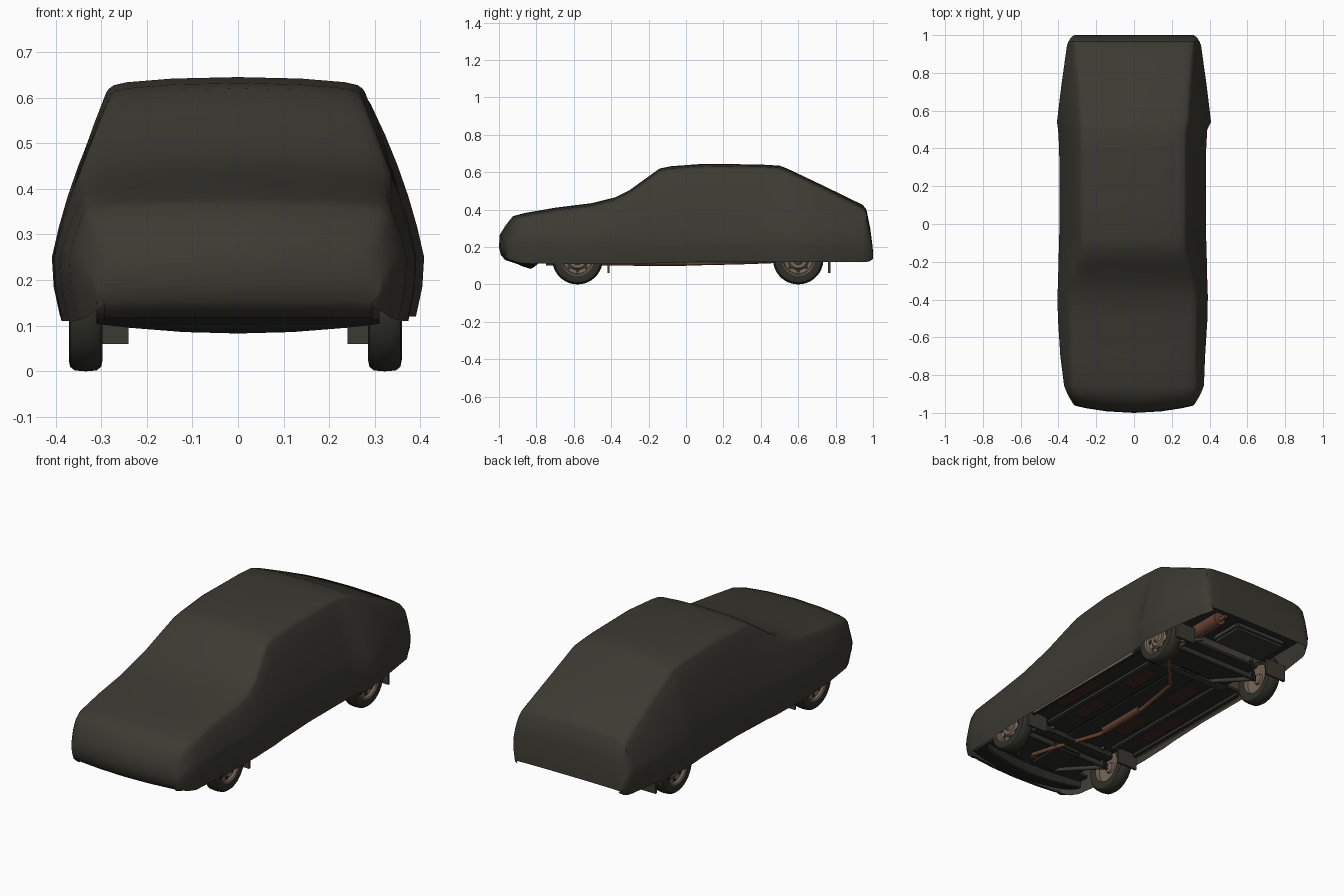
import bpy, bmesh, math
from mathutils import Matrix, Vector

default_cube = bpy.data.objects.get("Cube")
if default_cube:
    bpy.data.objects.remove(default_cube, do_unlink=True)


def material(name, red, green, blue):
    mat = bpy.data.materials.new(name)
    mat.use_nodes = True
    colour = (red, green, blue, 1)
    mat.diffuse_color = colour
    shader = next(n for n in mat.node_tree.nodes if n.type == 'BSDF_PRINCIPLED')
    shader.inputs["Base Color"].default_value = colour
    shader.inputs["Roughness"].default_value = 0.9
    return mat


CLOTH = material("charcoal_cloth", .044, .042, .032)
RUBBER = material("dark_rubber", .030, .030, .023)
METAL = material("underbody_black", .024, .025, .020)
FRAME = material("frame_grey", .040, .041, .033)
RIM = material("dusty_tan_rim", .17, .125, .092)
RUST = material("rusty_exhaust", .14, .056, .033)
BROWN = material("brown_floor_panel", .05, .024, .017)


def finish(name, bm, mat, angle=35):
    bmesh.ops.recalc_face_normals(bm, faces=bm.faces)
    mesh = bpy.data.meshes.new(name)
    bm.to_mesh(mesh)
    bm.free()
    mesh.materials.append(mat)
    mesh.shade_smooth()
    mesh.set_sharp_from_angle(angle=math.radians(angle))
    obj = bpy.data.objects.new(name, mesh)
    bpy.context.collection.objects.link(obj)
    return obj


def loft(name, rows, mat, closed=False, angle=35):
    """Skin a list of equally long point rows."""
    bm = bmesh.new()
    grid = [[bm.verts.new(p) for p in row] for row in rows]
    pairs = list(zip(grid, grid[1:]))
    if closed:
        pairs.append((grid[-1], grid[0]))
    for a, b in pairs:
        for i in range(len(a) - 1):
            bm.faces.new((a[i], a[i + 1], b[i + 1], b[i]))
    return finish(name, bm, mat, angle)


def lathe(name, profile, centre, side, mat, steps=36):
    """Turn (outward offset, radius) pairs about the x axis."""
    rows = []
    for k in range(steps):
        t = math.tau * k / steps
        rows.append([Vector(centre) + Vector((side * u, r * math.cos(t), r * math.sin(t)))
                     for u, r in profile])
    return loft(name, rows, mat, closed=True)


def box(name, low, high, mat, bevel=0.0):
    low, high = Vector(low), Vector(high)
    bm = bmesh.new()
    place = Matrix.Translation((low + high) / 2) @ Matrix.Diagonal((*(high - low), 1))
    bmesh.ops.create_cube(bm, size=1, matrix=place)
    if bevel:
        bmesh.ops.bevel(bm, geom=bm.edges[:], offset=bevel, segments=2, affect='EDGES')
    return finish(name, bm, mat)


def rod(name, points, radius, mat):
    curve = bpy.data.curves.new(name, 'CURVE')
    curve.dimensions = '3D'
    curve.bevel_depth = radius
    curve.bevel_resolution = 2
    curve.use_fill_caps = True
    spline = curve.splines.new('POLY')
    spline.points.add(len(points) - 1)
    for target, p in zip(spline.points, points):
        target.co = (*p, 1)
    curve.materials.append(mat)
    obj = bpy.data.objects.new(name, curve)
    bpy.context.collection.objects.link(obj)
    return obj


# Draped cover: one cross-section for every station along the car
def cover_section(y, hem, top, edge, wide):
    height = top - hem
    drop = min(.034, height * .25)
    mid = min(.25, hem + height * .5)
    crown = min(.016, height * .15)
    half = [(0, top), (edge * .5, top - crown * .2), (edge * .85, top - crown * .7),
            (edge * .95, top - crown * 1.1), (edge * .99, top - drop * .75)]
    # side panel bows from the roof edge out to the widest line
    start = Vector((edge * 1.01, top - drop))
    end = Vector((wide, mid))
    bend = Vector((edge + (wide - edge) * .72, (start.y + mid) / 2))
    for k in range(6):
        t = k / 5
        p = start * (1 - t) ** 2 + bend * 2 * t * (1 - t) + end * t * t
        half.append((p.x, p.y))
    half.append((wide - .004, mid + (hem - mid) * .5))
    half.append((wide - .018, hem))
    # the cloth is pulled tighter on the left between nose and rear wheel
    tight = .965 if -.8 < y < .52 else 1
    outline = [(-x, z) for x, z in reversed(half[1:])] + [(x * tight, z) for x, z in half]
    bow = .04 * max(0, min(1, (-.85 - y) / .15))
    return [(x, y + bow * (x / .32) ** 2, z) for x, z in outline]


# y, hem height, top height, top edge half width, widest half width
STATIONS = [
    (-.93, .112, .118, .29, .31), (-.965, .122, .13, .29, .31),
    (-.99, .142, .156, .29, .31),
    (-1, .15, .2, .29, .31), (-.996, .14, .265, .295, .318),
    (-.965, .13, .315, .31, .335), (-.925, .118, .365, .325, .352),
    (-.86, .112, .382, .335, .37), (-.7, .11, .41, .34, .39),
    (-.5, .11, .435, .345, .403), (-.38, .11, .465, .345, .405),
    (-.3, .11, .505, .33, .402), (-.21, .11, .57, .305, .4),
    (-.14, .115, .62, .285, .398), (-.08, .115, .632, .282, .396),
    (.1, .12, .645, .286, .394), (.4, .12, .641, .286, .396),
    (.5, .12, .635, .286, .402), (.54, .12, .62, .288, .408),
    (.73, .12, .53, .298, .385), (.945, .12, .425, .312, .355),
    (.965, .12, .4, .315, .347), (.985, .125, .3, .312, .335),
    (.998, .135, .2, .305, .32), (1, .135, .15, .3, .315),
]
loft("car_cover", [cover_section(*s) for s in STATIONS], CLOTH, angle=40)

# Wheels with dished rims, plus mud flaps behind them
TYRE = [(-.033, .085), (-.037, .11), (-.034, .125), (-.024, .133), (0, .135),
        (.024, .133), (.034, .125), (.037, .11), (.034, .088)]
RIM_FACE = [(.034, .09), (.03, .082), (.018, .077), (.012, .058),
            (.024, .048), (.022, .03), (.031, .02), (.031, .001)]
RIM_BACK = [(-.033, .086), (-.01, .08), (-.004, .03), (-.015, .025), (-.015, .001)]
for end, y in (("front", -.58), ("rear", .6)):
    for label, side in (("left", 1), ("right", -1)):
        tag = f"{end}_{label}"
        hub = Vector((side * .328 - .006, y, .135))
        lathe(f"{tag}_tyre", TYRE, hub, side, RUBBER)
        lathe(f"{tag}_rim", RIM_FACE, hub, side, RIM)
        lathe(f"{tag}_rim_back", RIM_BACK, hub, side, RIM)
        for k in range(8):
            slot = box(f"{tag}_rim_slot", (-.002, -.009, -.006), (.002, .009, .006), METAL)
            turn = math.tau * k / 8
            spot = Matrix.Translation(hub + Vector((side * .018, 0, 0)))
            slot.matrix_world = (spot @ Matrix.Rotation(turn, 4, 'X')
                                 @ Matrix.Translation((0, 0, .066)))
        box(f"{tag}_mud_flap", (side * .3 - .06, y + .16, .06),
            (side * .3 + .06, y + .172, .15), CLOTH)
        # suspension arm and brace
        rod(f"{tag}_arm", [(side * .3, y, .13), (side * .12, y - .2, .135)], .012, FRAME)
        rod(f"{tag}_brace", [(side * .3, y, .12), (side * .16, y + .14, .13)], .009, FRAME)
    rod(f"{end}_axle", [(-.3, y, .135), (.3, y, .135)], .016, FRAME)

# Floor pan, leaving open wheel arches
box("floor_centre", (-.25, -.9, .14), (.25, .68, .155), METAL)
box("boot_floor", (-.3, .68, .19), (.3, .95, .2), METAL)
box("tunnel", (-.07, -.5, .125), (.07, .45, .142), METAL, .008)
box("front_crossmember", (-.24, -.5, .095), (.24, -.45, .142), METAL, .008)
box("rear_crossmember", (-.25, .4, .115), (.25, .44, .142), FRAME, .008)
box("engine_sump", (-.1, -.76, .1), (.06, -.54, .142), METAL, .012)
box("spare_wheel_well", (-.24, .72, .15), (.08, .92, .195), FRAME, .012)
for label, side in (("left", 1), ("right", -1)):
    def mirrored(name, x0, x1, y0, y1, z0, z1, mat, bevel=0.0):
        a, b = sorted((side * x0, side * x1))
        box(f"{label}_{name}", (a, y0, z0), (b, y1, z1), mat, bevel)
    mirrored("floor_side", .25, .345, -.4, .43, .14, .155, METAL)
    mirrored("floor_front_corner", .25, .31, -.88, -.74, .14, .155, METAL)
    mirrored("sill", .33, .348, -.4, .43, .118, .145, METAL, .004)
    mirrored("sill_trim", .348, .353, -.38, .41, .117, .145, RIM)
    mirrored("chassis_rail", .2, .225, -.42, .4, .122, .142, FRAME, .004)
    mirrored("front_floor_panel", .1, .18, -.28, -.08, .134, .142, BROWN)
    mirrored("rear_floor_panel", .1, .18, .12, .32, .134, .142, BROWN)
    mirrored("outer_floor_panel", .25, .32, -.25, .05, .134, .142, BROWN)

# Front valance below the nose of the cover
VALANCE = [(-.945, .128), (-.87, .095), (-.83, .083), (-.82, .088), (-.82, .14)]
loft("front_valance",
     [[(x, y + .3 * x * x, z + .22 * x * x) for y, z in VALANCE]
      for x in (-.31, -.24, -.12, 0, .12, .24, .31)], METAL)

# Exhaust system
rod("exhaust_pipe", [(.08, -.71, .12), (.06, -.6, .112), (-.04, -.32, .112), (-.04, .02, .112),
                     (0, .29, .118), (.17, .48, .125), (.2, .6, .135), (.2, .76, .15),
                     (.2, .97, .15)], .011, RUST)
rod("middle_silencer", [(-.04, -.28, .12), (-.04, 0, .12)], .022, RUST)
rod("rear_silencer", [(.2, .74, .158), (.2, .92, .158)], .036, RUST)
rod("exhaust_manifold", [(.08, -.71, .12), (-.05, -.74, .13)], .014, RUST)
